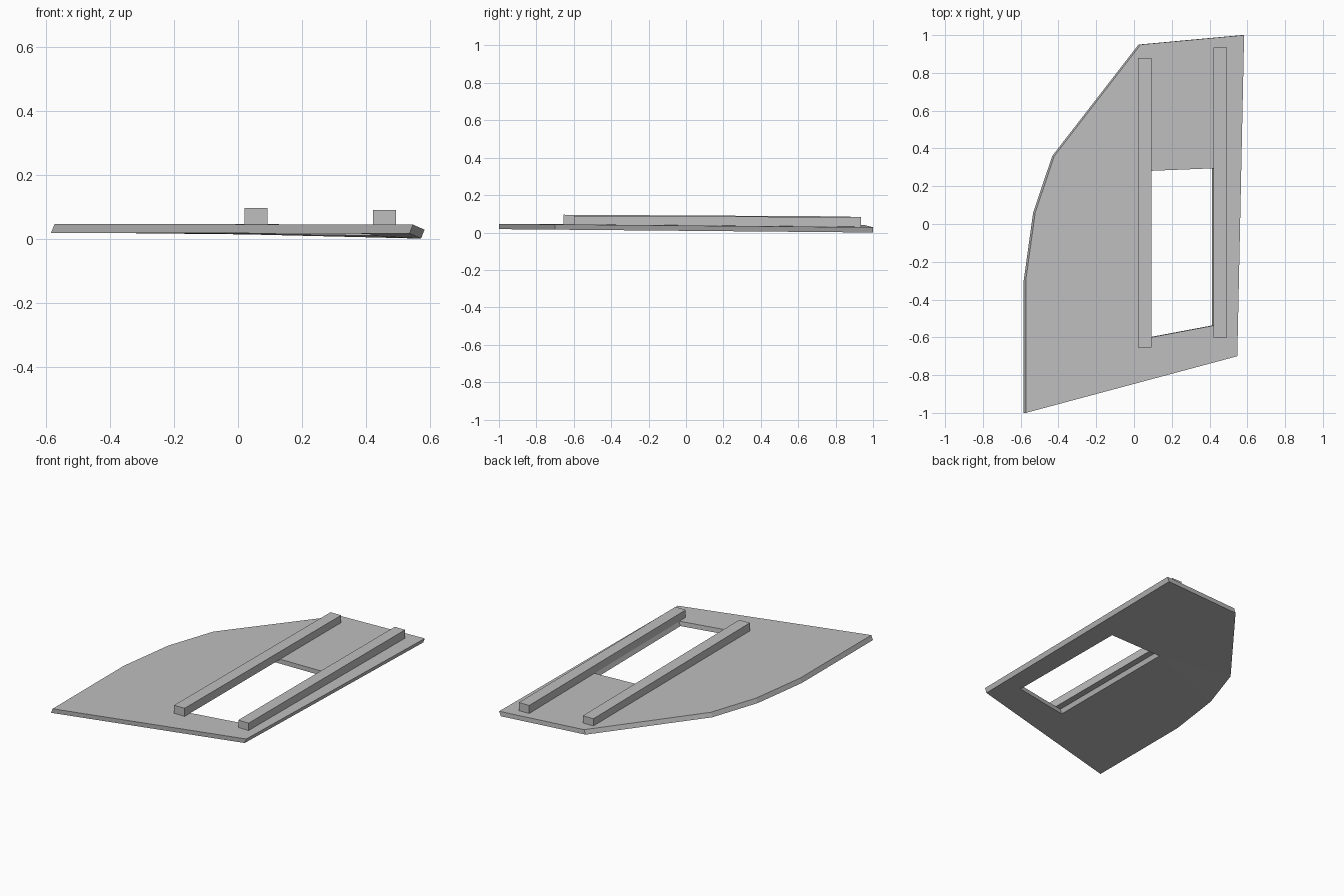
import bpy
import bmesh
from mathutils import Vector

cube = bpy.data.objects.get("Cube")
if cube:
    bpy.data.objects.remove(cube, do_unlink=True)

grey = bpy.data.materials.new("plain_grey")
grey.use_nodes = True
colour = (0.52, 0.52, 0.52, 1)
grey.diffuse_color = colour
grey.node_tree.nodes["Principled BSDF"].inputs["Base Color"].default_value = colour


def finish(name, bm):
    bmesh.ops.recalc_face_normals(bm, faces=bm.faces)
    mesh = bpy.data.meshes.new(name)
    bm.to_mesh(mesh)
    bm.free()
    mesh.materials.append(grey)
    obj = bpy.data.objects.new(name, mesh)
    bpy.context.collection.objects.link(obj)
    return obj


def top_height(x, y):
    """Upper surface of the panel, sagging slightly to the back right corner."""
    u, v = (x + 0.58) / 1.16, (y + 1) / 2
    return 0.046 - 0.018 * u * u * v


# Panel: outline and window opening, sheared sideways through its thickness
outline = [(-0.573, -1), (0.547, -0.7), (0.583, 1), (0.035, 0.95),
           (-0.422, 0.36), (-0.523, 0.06), (-0.573, -0.3)]
opening = [(0.052, -0.607), (0.425, -0.537), (0.425, 0.295), (0.052, 0.28)]
shear = Vector((-0.011, 0, -0.028))

bm = bmesh.new()
layers = ([], [])
for ring in (outline, opening):
    tops = [bm.verts.new((x, y, top_height(x, y))) for x, y in ring]
    lows = [bm.verts.new(v.co + shear) for v in tops]
    for layer, verts in zip(layers, (tops, lows)):
        layer += [bm.edges.new((verts[i - 1], verts[i])) for i in range(len(verts))]
    for i in range(len(tops)):
        bm.faces.new((tops[i - 1], tops[i], lows[i], lows[i - 1]))
for layer in layers:
    bmesh.ops.triangle_fill(bm, edges=layer, use_beauty=True, normal=(0, 0, 1))
finish("panel", bm)


# Rails: square bars resting on the panel either side of the opening
def rail(name, x0, x1, y0, y1, front_top, back_top):
    bm = bmesh.new()
    bmesh.ops.create_cube(bm, size=1)
    for v in bm.verts:
        x = x1 if v.co.x > 0 else x0
        y, top = (y1, back_top) if v.co.y > 0 else (y0, front_top)
        z = top if v.co.z > 0 else top_height(x, y) - 0.001
        v.co = (x, y, z)
    finish(name, bm)


rail("left_rail", 0.02, 0.092, -0.655, 0.88, 0.095, 0.086)
rail("right_rail", 0.422, 0.493, -0.6, 0.935, 0.089, 0.082)
